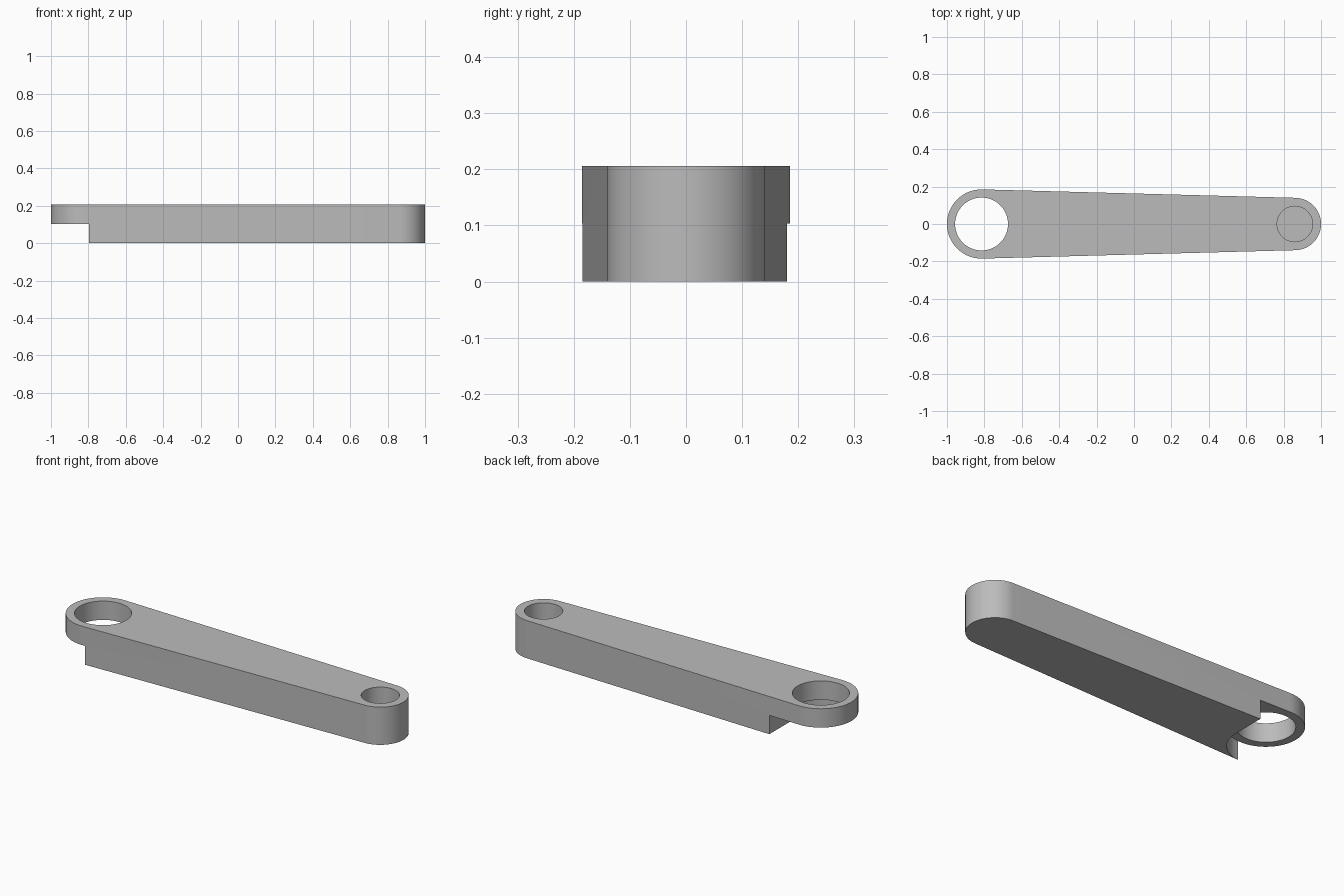
import bpy, bmesh, math

cube = bpy.data.objects.get("Cube")
if cube:
    bpy.data.objects.remove(cube, do_unlink=True)

HEIGHT, STEP = 0.206, 0.103
BIG_X, BIG_R, BIG_HOLE = -0.815, 0.185, 0.1415
SMALL_X, SMALL_R, SMALL_HOLE = 0.86, 0.14, 0.095

steel = bpy.data.materials.new("grey_steel")
steel.use_nodes = True
grey = (0.5, 0.5, 0.5, 1)
steel.diffuse_color = grey
steel.node_tree.nodes["Principled BSDF"].inputs["Base Color"].default_value = grey


def arc(cx, r, start, end, n=48):
    """Points on an arc centred on the long axis."""
    angles = [start + (end - start) * i / n for i in range(n + 1)]
    return [(cx + r * math.cos(a), r * math.sin(a)) for a in angles]


def prism(name, outline, z0, z1):
    """Extrude a flat outline between two heights."""
    bm = bmesh.new()
    base = bm.faces.new([bm.verts.new((x, y, z0)) for x, y in outline])
    top = bmesh.ops.extrude_face_region(bm, geom=[base])["geom"]
    verts = [v for v in top if isinstance(v, bmesh.types.BMVert)]
    bmesh.ops.translate(bm, vec=(0, 0, z1 - z0), verts=verts)
    bmesh.ops.recalc_face_normals(bm, faces=bm.faces)
    mesh = bpy.data.meshes.new(name)
    bm.to_mesh(mesh)
    bm.free()
    mesh.materials.append(steel)
    obj = bpy.data.objects.new(name, mesh)
    bpy.context.collection.objects.link(obj)
    return obj


def cut(target, cutter):
    """Subtract a cutter and discard it."""
    cutter.hide_render = True
    mod = target.modifiers.new(cutter.name, "BOOLEAN")
    mod.operation, mod.solver, mod.object = "DIFFERENCE", "EXACT", cutter
    bpy.context.view_layer.objects.active = target
    bpy.ops.object.modifier_apply(modifier=mod.name)
    bpy.data.objects.remove(cutter, do_unlink=True)


# Tapered arm: two round ends joined by their common tangents
tangent = math.acos((SMALL_R - BIG_R) / (SMALL_X - BIG_X))
tangent = math.pi - tangent
outline = arc(SMALL_X, SMALL_R, -tangent, tangent)
outline += arc(BIG_X, BIG_R, tangent, 2 * math.pi - tangent)
arm = prism("link_arm", outline, 0, HEIGHT)

# Through bore in the large eye, blind bore in the small end
full = 2 * math.pi
cut(arm, prism("large_bore", arc(BIG_X, BIG_HOLE, 0, full, 64)[:-1], -0.1, 0.3))
cut(arm, prism("small_bore", arc(SMALL_X, SMALL_HOLE, 0, full, 64)[:-1], STEP, 0.3))

# Relief under the large eye: round at the front, square at the back
relief = arc(BIG_X, BIG_R + 0.0006, -math.pi, 0)
relief += [(relief[-1][0], 0.3), (-1.2, 0.3), (-1.2, 0)]
cut(arm, prism("eye_relief", relief, -0.1, STEP))

bpy.ops.object.select_all(action="DESELECT")
arm.select_set(True)
bpy.context.view_layer.objects.active = arm
bpy.ops.object.shade_smooth_by_angle(angle=math.radians(30))
